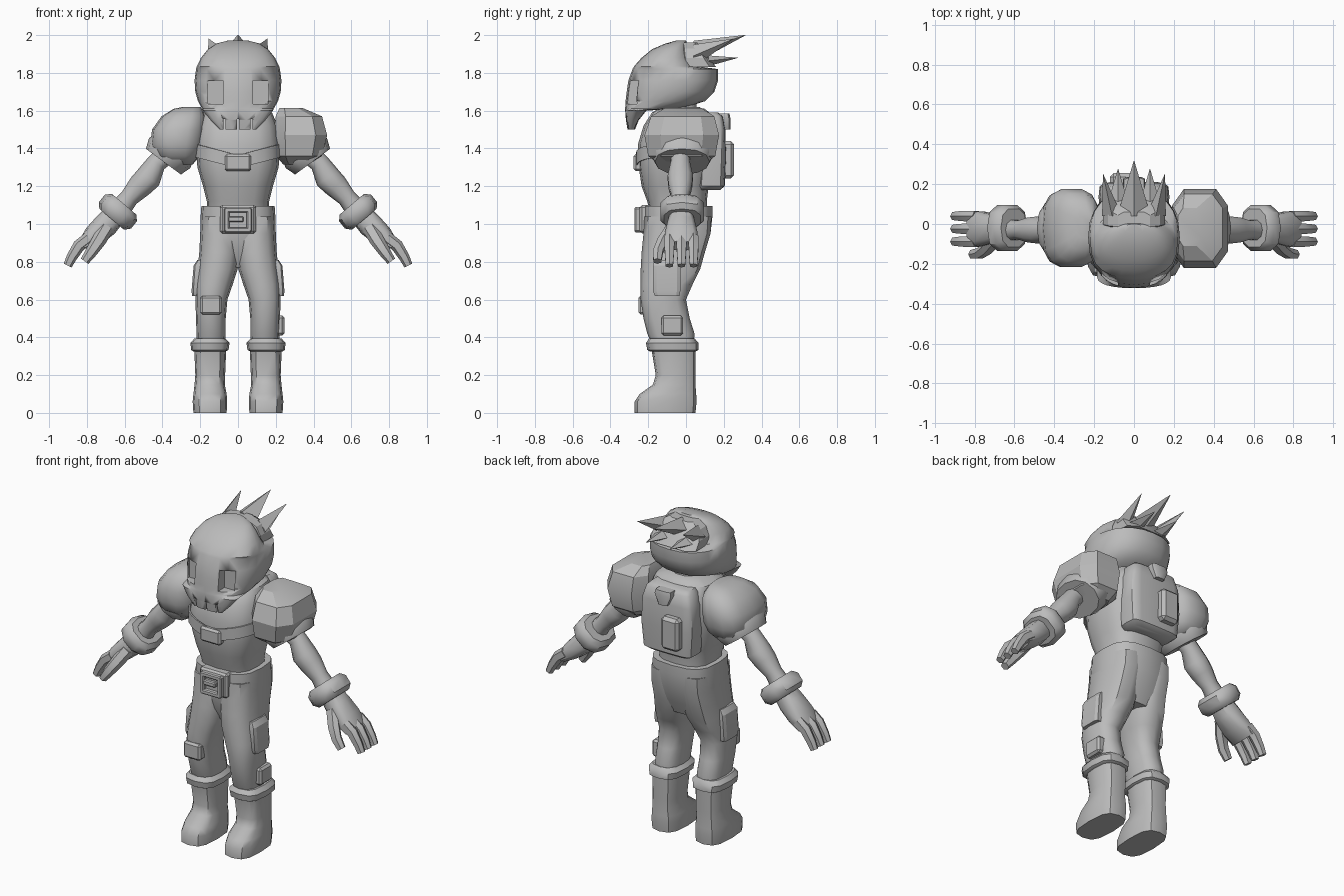
import bpy, bmesh, math
from mathutils import Vector

grey = bpy.data.materials.new("plain grey")
grey.diffuse_color = (0.5, 0.5, 0.5, 1)


def finish(name, bm, angle=42):
    bmesh.ops.recalc_face_normals(bm, faces=bm.faces)
    me = bpy.data.meshes.new(name)
    bm.to_mesh(me)
    bm.free()
    me.materials.append(grey)
    ob = bpy.data.objects.new(name, me)
    bpy.context.collection.objects.link(ob)
    bpy.ops.object.select_all(action='DESELECT')
    ob.select_set(True)
    bpy.context.view_layer.objects.active = ob
    bpy.ops.object.shade_smooth_by_angle(angle=math.radians(angle))
    return ob


def spow(v, p):
    return math.copysign(abs(v) ** (2 / p), v)


def skin(name, rings, angle=42):
    bm = bmesh.new()
    vs = [[bm.verts.new(c) for c in r] for r in rings]
    n = len(vs[0])
    for a, b in zip(vs, vs[1:]):
        for i in range(n):
            j = (i + 1) % n
            bm.faces.new((a[i], a[j], b[j], b[i]))
    bm.faces.new(vs[0])
    bm.faces.new(vs[-1])
    return finish(name, bm, angle)


def unit(n, p):
    """Superellipse section reaching exactly 1 on both axes."""
    a = [math.tau * (i + 0.5 * (n == 8)) / n for i in range(n)]
    c = [(spow(math.cos(t), p), spow(math.sin(t), p)) for t in a]
    m = max(x for x, _ in c)
    return [(x / m, y / m) for x, y in c]


def loft(name, rows, n=16, p=2.4, sx=1, angle=42):
    """rows: (z, x0, x1, y0, y1) horizontal sections."""
    u = unit(n, p)
    return skin(name, [[(sx * ((x0 + x1) / 2 + c * (x1 - x0) / 2),
                         (y0 + y1) / 2 + s * (y1 - y0) / 2, z) for c, s in u]
                       for z, x0, x1, y0, y1 in rows], angle)


def sym(name, rows, **k):
    return loft(name, [(z, -x, x, a, b) for z, x, a, b in rows], **k)


def tube(name, pts, n=8, p=2.2, sx=1):
    """pts: (x, y, z, side radius, y radius) along a limb."""
    u, rings = unit(n, p), []
    for i, (x, y, z, rs, ry) in enumerate(pts):
        a, b = pts[max(i - 1, 0)], pts[min(i + 1, len(pts) - 1)]
        t = Vector((b[0] - a[0], 0, b[2] - a[2])).normalized()
        rings.append([(sx * (x + c * rs * t.z), y + s * ry, z - c * rs * t.x) for c, s in u])
    return skin(name, rings)


def box(name, x0, x1, y0, y1, z0, z1, bev=0.012):
    bm = bmesh.new()
    bmesh.ops.create_cube(bm, size=1)
    for v in bm.verts:
        v.co = ((x0 + x1) / 2 + v.co.x * (x1 - x0), (y0 + y1) / 2 + v.co.y * (y1 - y0),
                (z0 + z1) / 2 + v.co.z * (z1 - z0))
    if bev:
        bmesh.ops.bevel(bm, geom=bm.edges[:], offset=bev, segments=1, affect='EDGES')
    return finish(name, bm, 30)


# Skull mask head: jaw shell flowing into the cranium
head = sym("skull_head", [
    (1.50, .095, -.31, -.27), (1.55, .145, -.318, -.25), (1.60, .185, -.322, -.21),
    (1.612, .19, -.322, -.02), (1.65, .212, -.32, .10), (1.70, .226, -.314, .15),
    (1.76, .23, -.305, .17), (1.82, .222, -.283, .17), (1.835, .218, -.275, .06),
    (1.88, .196, -.235, .03), (1.925, .16, -.18, .015), (1.955, .115, -.11, .005),
    (1.972, .05, -.05, 0)], n=24, p=2.3)
# Sunken eyes and tooth gaps
cutters = []
for s in (1, -1):
    cutters.append(box("eye_cutter", s * .12 - .04, s * .12 + .04, -.4, -.245, 1.635, 1.76, 0))
for x in (-.072, 0, .072):
    cutters.append(box("tooth_cutter", x - .006, x + .006, -.4, -.2, 1.45, 1.555, 0))
for c in cutters:
    c.hide_render = True
    m = head.modifiers.new("cut", 'BOOLEAN')
    m.operation, m.object, m.solver = 'DIFFERENCE', c, 'EXACT'
    bpy.context.view_layer.objects.active = head
    bpy.ops.object.modifier_apply(modifier=m.name)
    bpy.data.objects.remove(c)


# Swept-back hair: a block with three upper and two lower spikes
def spike(base, tip, w, h):
    rings = []
    for c, k in ((Vector(base), 1), (Vector(tip), .02)):
        rings.append([c + Vector((a * w * k, 0, b * h * k)) for a, b in
                      ((1, 0), (0, 1), (-1, 0), (0, -1))])
    skin("hair_spike", rings, 20)


sym("hair_base", [(1.83, .155, -.03, .16), (1.88, .155, -.03, .12), (1.93, .13, -.03, .09),
                  (1.96, .08, -.03, .06)], n=8, p=4, angle=25)
spike((0, .04, 1.91), (0, .315, 2.0), .085, .06)
for s in (1, -1):
    spike((s * .11, .04, 1.89), (s * .155, .25, 1.98), .05, .06)
    spike((s * .08, .08, 1.86), (s * .08, .275, 1.88), .06, .035)

# Torso, neck, bib
sym("neck", [(1.5, .09, -.12, .06), (1.64, .085, -.12, .06)], n=10)
sym("torso", [(1.05, .165, -.19, .11), (1.12, .165, -.205, .11), (1.2, .185, -.235, .12),
              (1.3, .215, -.25, .14), (1.42, .225, -.255, .15), (1.52, .21, -.225, .15),
              (1.59, .18, -.18, .12), (1.62, .11, -.13, .07)], n=16, p=2.8)
u = unit(24, 2.8)[12:]
# Curved chest band, dipping at the middle
band = []
for c, s in u + [(1, 0)]:
    dip = .06 * (1 - abs(c))
    band.append([(c * k * .225, -.0525 + s * (.2075 * k), z - dip)
                 for k, z in ((1.0, 1.355), (1.035, 1.355), (1.035, 1.425), (1.0, 1.425))])
skin("chest_band", band, 30)
box("chest_plate", -.07, .07, -.278, -.23, 1.28, 1.37)

# Backpack with pocket and top clasp
sym("backpack", [(1.18, .14, .06, .18), (1.2, .165, .06, .205), (1.35, .178, .06, .212),
                 (1.5, .172, .06, .208), (1.57, .15, .06, .195), (1.59, .13, .06, .17)],
    n=16, p=5)
box("backpack_pocket", -.12, .0, .19, .255, 1.24, 1.44, .018)
loft("backpack_clasp", [(1.5, -.03, .03, .18, .235), (1.56, -.055, .055, .18, .235),
                        (1.585, -.05, .05, .17, .23)], n=8, p=5)

# Trousers: hips plus two legs
sym("trouser_hips", [(.77, .19, -.16, .06), (.85, .2, -.2, .095), (.95, .2, -.22, .13),
                     (1.04, .198, -.222, .14), (1.095, .194, -.222, .14)], n=16, p=3)
for s in (1, -1):
    loft("trouser_leg", [(.34, .07, .215, -.17, .04), (.42, .065, .22, -.205, .045),
                         (.5, .065, .222, -.225, .02), (.6, .056, .226, -.24, .0),
                         (.68, .028, .224, -.24, .035), (.76, .002, .214, -.24, .075),
                         (.85, -.01, .205, -.235, .1), (.95, -.01, .2, -.225, .13),
                         (1.04, 0, .195, -.22, .135)], n=12, p=2.6, sx=s)
    # Boots and their cuffs
    loft("boot", [(0, .06, .236, -.272, .05), (.06, .058, .24, -.272, .056),
                  (.1, .06, .236, -.245, .054), (.15, .07, .23, -.175, .05),
                  (.2, .068, .226, -.16, .05), (.35, .062, .232, -.185, .05)],
         n=12, p=3, sx=s)
    loft("boot_cuff", [(.325, .065, .235, -.19, .05), (.333, .05, .248, -.205, .066),
                       (.37, .045, .252, -.212, .066), (.395, .07, .23, -.195, .045)],
         n=12, p=3, sx=s)
    # Side pocket
    loft("thigh_pocket", [(.62, .17, .243, -.165, -.035), (.645, .17, .246, -.175, -.03),
                          (.78, .17, .235, -.175, -.03), (.81, .17, .215, -.165, -.035)],
         n=8, p=6, sx=s, angle=25)
    # Arm, sleeve hem, wrist cuff
    tube("arm", [(.32, -.03, 1.42, .06, .06), (.43, -.03, 1.325, .052, .052),
                 (.475, -.03, 1.245, .07, .07), (.52, -.03, 1.2, .065, .065),
                 (.575, -.03, 1.14, .05, .048), (.64, -.03, 1.06, .06, .06)], n=10, sx=s)
    tube("sleeve_hem", [(.33, -.02, 1.42, .12, .16), (.362, -.02, 1.375, .135, .17),
                        (.395, -.02, 1.33, .115, .145)], n=12, sx=s)
    tube("wrist_cuff", [(.603, -.02, 1.105, .085, .1), (.62, -.02, 1.085, .11, .12),
                        (.652, -.02, 1.045, .11, .12), (.669, -.02, 1.025, .085, .1)],
         n=10, p=2.6, sx=s)
    # Hand with three fingers and a thumb
    tube("palm", [(.65, -.025, 1.05, .06, .06), (.70, -.025, .995, .066, .075),
                  (.765, -.025, .935, .058, .09), (.82, -.025, .885, .034, .088)],
         n=10, p=2.8, sx=s)
    for y in (-.088, -.024, .04):
        tube("finger", [(.79, y, .925, .034, .03), (.842, y, .885, .033, .03),
                        (.88, y, .825, .028, .026), (.902, y, .78, .023, .022)], n=6, sx=s)
    tube("thumb", [(.69, -.07, .99, .04, .035), (.735, -.12, .915, .038, .034),
                   (.775, -.148, .855, .032, .03), (.812, -.152, .803, .024, .024)],
         n=6, sx=s)

# Shoulder pads: one rounded, one faceted
loft("round_shoulder", [(1.315, .24, .38, -.14, .1), (1.36, .2, .44, -.2, .15),
                        (1.42, .18, .465, -.22, .175), (1.5, .17, .455, -.22, .18),
                        (1.57, .17, .405, -.19, .155), (1.61, .19, .34, -.13, .1),
                        (1.62, .2, .29, -.07, .04)], n=14, p=2.8, sx=-1, angle=60)
loft("faceted_shoulder", [(1.315, .24, .37, -.14, .1), (1.36, .2, .445, -.2, .155),
                          (1.47, .19, .472, -.22, .175), (1.57, .2, .445, -.185, .15),
                          (1.615, .22, .34, -.11, .08)], n=8, p=3.2, angle=25)

# Belt buckle: plate, raised frame and bar
box("buckle_plate", -.095, .095, -.245, -.18, .95, 1.1)
for z in (.968, 1.075):
    box("buckle_rail", -.07, .07, -.272, -.22, z - .014, z + .014, .006)
for x in (-.06, .06):
    box("buckle_side", x - .014, x + .014, -.272, -.22, .96, 1.085, .006)
box("buckle_bar", -.075, .03, -.268, -.22, 1.01, 1.04, .006)

# Sewn patches
box("knee_patch", -.2, -.085, -.252, -.19, .52, .62)
box("shin_patch", .18, .246, -.13, -.015, .41, .515)
